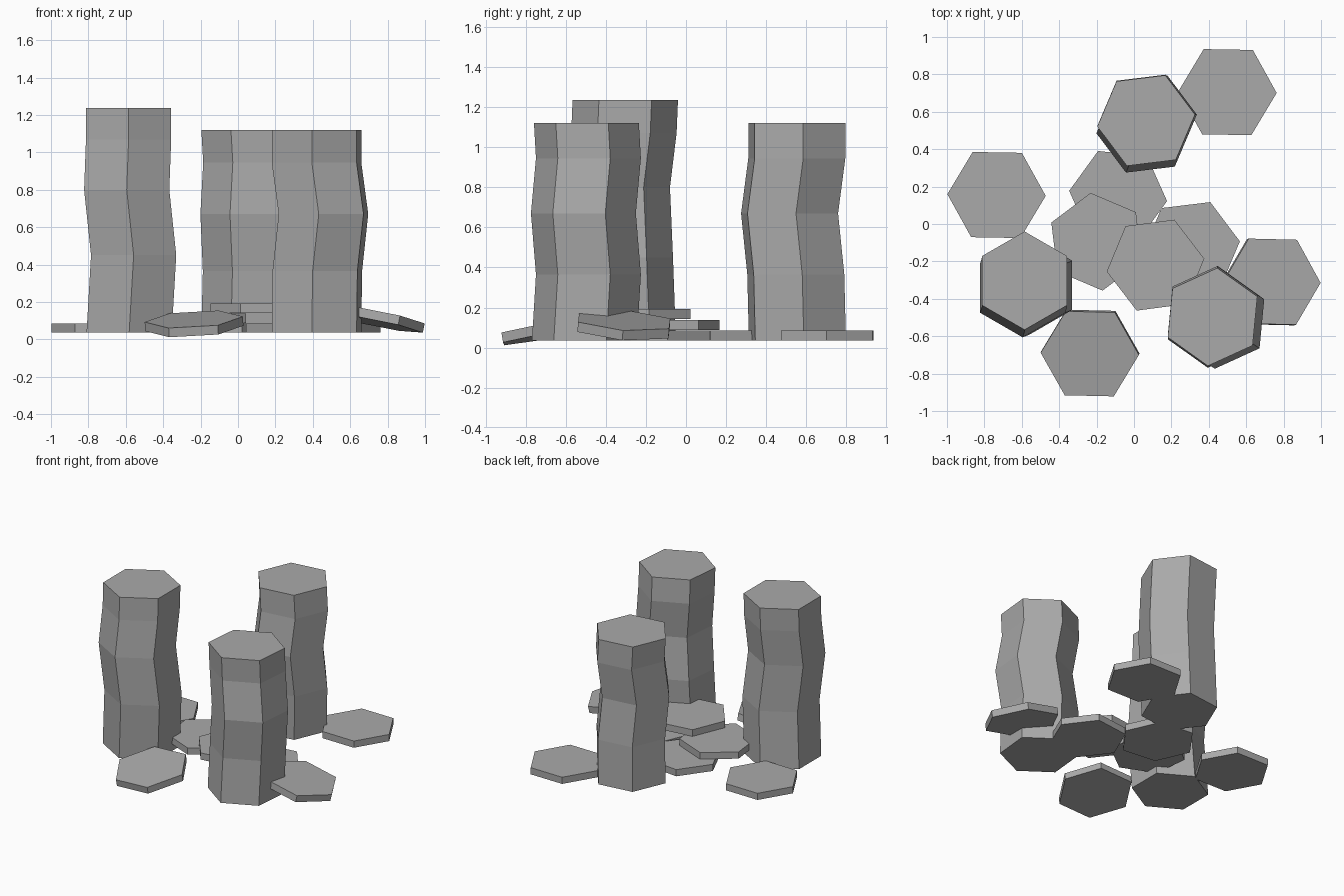
import bpy, bmesh, math
from mathutils import Matrix, Vector

cube = bpy.data.objects.get("Cube")
if cube:
    bpy.data.objects.remove(cube)

RADIUS = 0.263
THICK = 0.05
GROUND = 0.036

stone = bpy.data.materials.new("grey stone")
stone.use_nodes = True
stone.diffuse_color = (0.4, 0.4, 0.4, 1)
stone.node_tree.nodes["Principled BSDF"].inputs["Base Color"].default_value = (0.4, 0.4, 0.4, 1)


def finish(bm, name):
    bmesh.ops.recalc_face_normals(bm, faces=bm.faces)
    mesh = bpy.data.meshes.new(name)
    bm.to_mesh(mesh)
    bm.free()
    mesh.materials.append(stone)
    obj = bpy.data.objects.new(name, mesh)
    bpy.context.collection.objects.link(obj)
    return obj


def hex_stack(name, turn, rings):
    """Loft hexagons of equal size through ring centres (x, y, z)."""
    bm = bmesh.new()
    loops = []
    for c in rings:
        angles = [math.radians(turn + 60 * i) for i in range(6)]
        loops.append([bm.verts.new(Vector(c) + RADIUS * Vector((math.cos(a), math.sin(a), 0)))
                      for a in angles])
    for low, high in zip(loops, loops[1:]):
        for i in range(6):
            j = (i + 1) % 6
            bm.faces.new((low[i], low[j], high[j], high[i]))
    bm.faces.new(loops[0][::-1])
    bm.faces.new(loops[-1])
    return finish(bm, name)


def column(name, x, y, turn, sway):
    """Column whose rings drift sideways: sway holds (dx, dy, z)."""
    hex_stack(name, turn, [(x + dx, y + dy, z) for dx, dy, z in sway])


def slab(name, x, y, turn, z=GROUND + THICK / 2, slope_x=0.0, slope_y=0.0):
    """Thin hexagonal slab centred at z, tilted by the given slopes."""
    obj = hex_stack(name, turn, [(0, 0, -THICK / 2), (0, 0, THICK / 2)])
    normal = Vector((-slope_x, -slope_y, 1))
    tilt = Vector((0, 0, 1)).rotation_difference(normal).to_matrix().to_4x4()
    obj.data.transform(Matrix.Translation((x, y, z)) @ tilt)


# Standing columns
column("right_column", 0.42, -0.497, 24.5,
       [(0, -0.01, GROUND), (0.004, 0.01, 0.365), (0.037, -0.015, 0.67),
        (0, 0.01, 0.945), (0, 0, 1.12)])
column("back_column", 0.065, 0.553, 7,
       [(0, 0.003, GROUND), (0.008, -0.005, 0.365), (-0.005, -0.036, 0.67),
        (0.01, 0, 0.945), (0, 0, 1.12)])
column("left_column", -0.585, -0.303, 30,
       [(0.003, -0.01, GROUND), (0.027, -0.025, 0.45), (-0.01, -0.04, 0.80),
        (0, -0.007, 1.07), (0, 0, 1.237)])

# Loose slabs lying flat on the ground
slab("left_slab", -0.735, 0.155, -1)
slab("back_slab", 0.50, 0.705, -1)
slab("centre_back_slab", -0.085, 0.15, -6)
slab("centre_right_slab", 0.305, -0.125, 7)

# Slabs stacked on top of them
slab("middle_stacked_slab", -0.20, -0.095, 37, GROUND + 1.5 * THICK + 0.003)
slab("top_stacked_slab", 0.115, -0.22, 7.5, GROUND + 2.5 * THICK + 0.006)

# Slabs leaning against the columns
slab("front_leaning_slab", -0.235, -0.69, -1, 0.083, 0.06, 0.175)
slab("right_leaning_slab", 0.735, -0.31, -1, 0.112, -0.2, -0.07)
